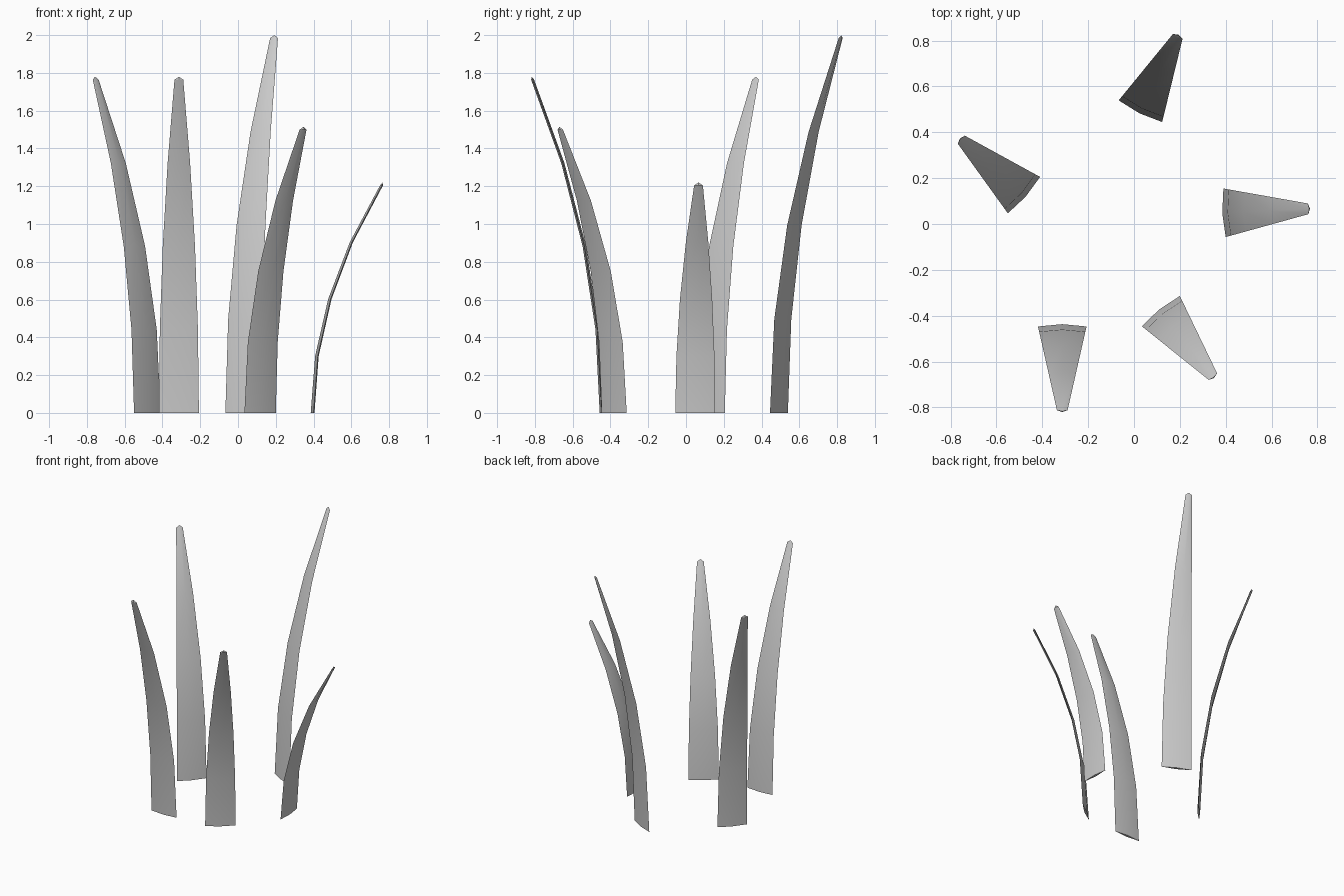
import bpy, bmesh, math

if "Cube" in bpy.data.objects:
    bpy.data.objects.remove(bpy.data.objects["Cube"])

SEGMENTS = 4
LEAN = 0.365          # how far every tip bends outward
HALF_WIDTH = 0.106
HALF_THICK = 0.01


def grass_blade(name, x, y, heading, height):
    """Thin diamond-section blade that narrows and bends toward its heading."""
    a = math.radians(heading)
    out = (math.cos(a), math.sin(a))
    side = (-out[1], out[0])
    bm = bmesh.new()

    def point(o, s, z):
        return bm.verts.new((x + out[0] * o + side[0] * s,
                             y + out[1] * o + side[1] * s, z))

    # Rings along the bent blade
    body = height - 0.016
    rings = []
    for i in range(SEGMENTS + 1):
        t = i / SEGMENTS
        o, z = LEAN * t * t, body * t
        w = HALF_WIDTH * (1 - 0.78 * t * t)
        d = HALF_THICK * (1 - 0.2 * t)
        rings.append([point(o + d, 0, z), point(o, w, z),
                      point(o - d, 0, z), point(o, -w, z)])
    for low, high in zip(rings, rings[1:]):
        for k in range(4):
            n = (k + 1) % 4
            bm.faces.new((low[k], low[n], high[n], high[k]))

    # Flat foot and small pointed tip
    bm.faces.new(rings[0][::-1])
    tip = point(LEAN + 0.005, 0, height)
    for k in range(4):
        bm.faces.new((rings[-1][k], rings[-1][(k + 1) % 4], tip))
    bmesh.ops.recalc_face_normals(bm, faces=bm.faces)

    mesh = bpy.data.meshes.new(name)
    bm.to_mesh(mesh)
    bm.free()
    obj = bpy.data.objects.new(name, mesh)
    bpy.context.collection.objects.link(obj)
    bpy.context.view_layer.objects.active = obj
    obj.select_set(True)
    bpy.ops.object.shade_smooth_by_angle(angle=math.radians(30))
    obj.select_set(False)


# Ring of blades: name, base x, base y, heading in degrees, height
for blade in (("grass_blade_right", 0.395, 0.049, 2.7, 1.22),
              ("grass_blade_back", 0.028, 0.492, 63.5, 2.0),
              ("grass_blade_left", -0.48, 0.126, 138.5, 1.78),
              ("grass_blade_front_left", -0.313, -0.447, -90, 1.78),
              ("grass_blade_front_right", 0.117, -0.38, -51.5, 1.515)):
    grass_blade(*blade)
